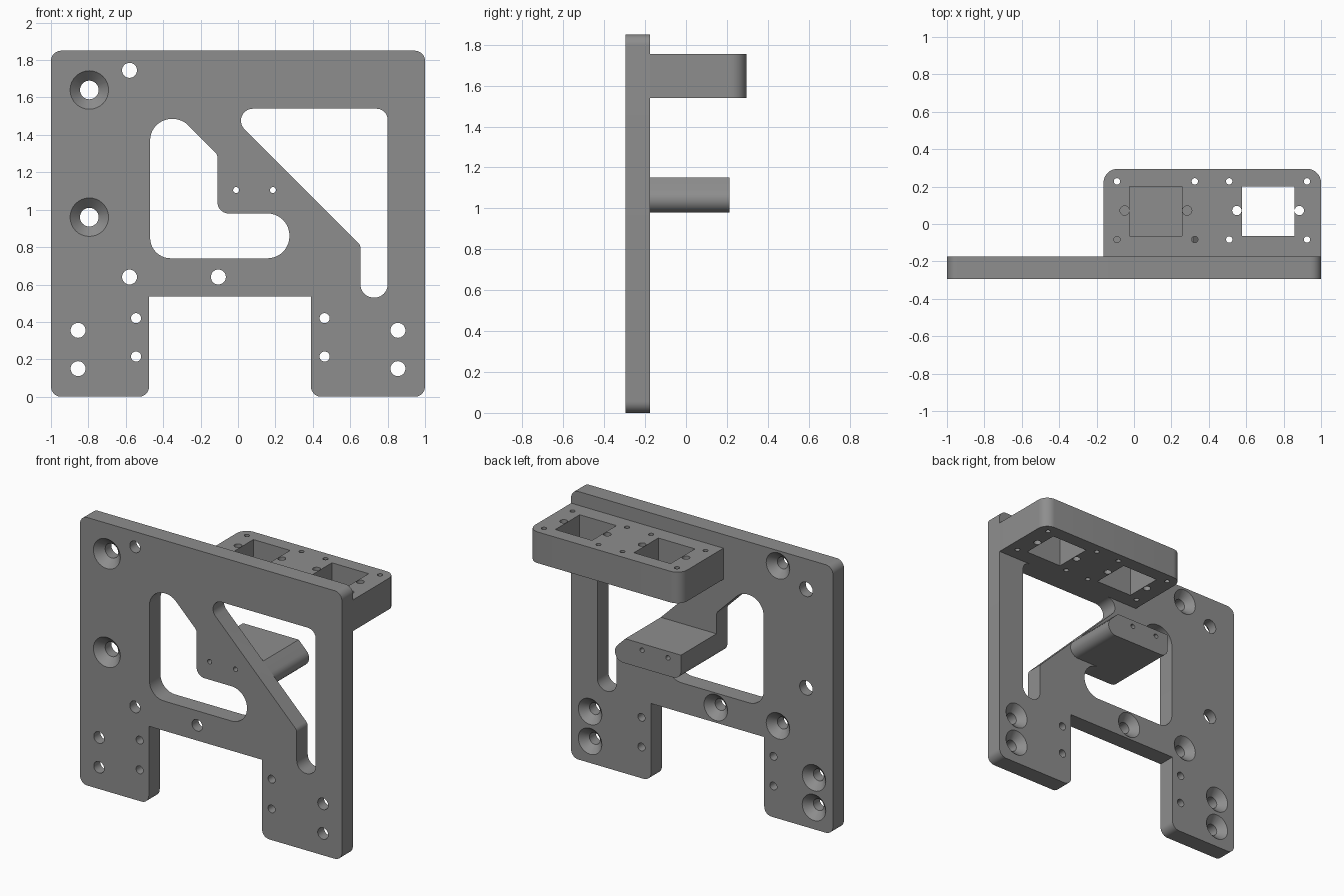
import bpy, bmesh, math
from mathutils import Vector

if "Cube" in bpy.data.objects:
    bpy.data.objects.remove(bpy.data.objects["Cube"])

grey = bpy.data.materials.new("machined grey")
grey.diffuse_color = (0.27, 0.27, 0.27, 1)
grey.use_nodes = True
grey.node_tree.nodes["Principled BSDF"].inputs["Base Color"].default_value = grey.diffuse_color

FRONT, BACK = -0.295, -0.175           # plate faces in y
SHELF_BOTTOM, SHELF_TOP = 1.54, 1.755


def fillet(points, steps=10):
    """Outline from (x, y, radius) corners, each rounded by an arc."""
    out = []
    for i, (x, y, r) in enumerate(points):
        p = Vector((x, y))
        if r == 0:
            out.append(p)
            continue
        a = (Vector(points[i - 1][:2]) - p).normalized()
        b = (Vector(points[(i + 1) % len(points)][:2]) - p).normalized()
        half = a.angle(b) / 2
        centre = p + (a + b).normalized() * (r / math.sin(half))
        start = p + a * (r / math.tan(half)) - centre
        end = p + b * (r / math.tan(half)) - centre
        sweep = math.atan2(start.x * end.y - start.y * end.x, start.dot(end))
        for k in range(steps + 1):
            t = sweep * k / steps
            c, s = math.cos(t), math.sin(t)
            out.append(centre + Vector((start.x * c - start.y * s, start.x * s + start.y * c)))
    return out


def circle(x, y, r, n=32):
    return [Vector((x + r * math.cos(2 * math.pi * k / n), y + r * math.sin(2 * math.pi * k / n)))
            for k in range(n)]


def loft(bm, sections, axis):
    """Closed solid through (outline, depth) sections along y or z."""
    rings = [[bm.verts.new((p.x, d, p.y) if axis == "y" else (p.x, p.y, d)) for p in outline]
             for outline, d in sections]
    n = len(rings[0])
    for lo, hi in zip(rings, rings[1:]):
        for k in range(n):
            bm.faces.new((lo[k], lo[(k + 1) % n], hi[(k + 1) % n], hi[k]))
    bm.faces.new(rings[0])
    bm.faces.new(rings[-1])


def make(name, solids, axis):
    bm = bmesh.new()
    for s in solids:
        loft(bm, s, axis)
    bmesh.ops.recalc_face_normals(bm, faces=bm.faces)
    mesh = bpy.data.meshes.new(name)
    bm.to_mesh(mesh)
    bm.free()
    mesh.materials.append(grey)
    ob = bpy.data.objects.new(name, mesh)
    bpy.context.collection.objects.link(ob)
    return ob


def cut(ob, solids, axis):
    """Subtract the solids, then shade smooth with sharp edges."""
    cutter = make("cutter", solids, axis)
    cutter.hide_render = True
    mod = ob.modifiers.new("cut", "BOOLEAN")
    mod.operation, mod.solver, mod.object = "DIFFERENCE", "EXACT", cutter
    bpy.ops.object.select_all(action="DESELECT")
    ob.select_set(True)
    bpy.context.view_layer.objects.active = ob
    bpy.ops.object.modifier_apply(modifier=mod.name)
    bpy.data.objects.remove(cutter)
    bpy.ops.object.shade_smooth_by_angle(angle=math.radians(30))


def drill(x, z, r, y0=FRONT - 0.05, y1=BACK + 0.05):
    return [(circle(x, z, r), y0), (circle(x, z, r), y1)]


def countersunk(x, z, r, head, face, into):
    """Through hole with a 45 degree cone opening at the given face."""
    e = 0.02
    return [(circle(x, z, head + e), face - into * e),
            (circle(x, z, r), face + into * (head - r)),
            (circle(x, z, r), face + into * 0.2)]


# Main plate with two legs
plate = make("main_plate", [[(fillet([
    (-1, 0, .055), (-.475, 0, .055), (-.475, .535, 0), (.39, .535, 0),
    (.39, 0, .055), (1, 0, .055), (1, 1.85, .055), (-1, 1.85, .055)]), y)
    for y in (FRONT, BACK)]], "y")

# Lightening windows
left_window = fillet([(-.47, .74, .11), (.275, .74, .118), (.275, .98, .118), (-.11, .98, .06),
                      (-.11, 1.295, .04), (-.30, 1.485, .115), (-.47, 1.485, .115)])
right_window = fillet([(.655, .53, .07), (.8, .53, .07), (.8, 1.54, .06),
                       (-.075, 1.54, .064), (.655, .81, .04)])
plate_cuts = [[(w, FRONT - .05), (w, BACK + .05)] for w in (left_window, right_window)]

# Plate holes: front countersinks, rear countersinks, plain holes
plate_cuts += [countersunk(-.795, z, .05, .103, FRONT, 1) for z in (.96, 1.64)]
rear = [(-.58, 1.745), (-.58, .64), (-.105, .64)] + [(x, z) for x in (-.855, .855) for z in (.15, .355)]
plate_cuts += [countersunk(x, z, .04, .09, BACK, -1) for x, z in rear]
plate_cuts += [drill(x, z, .027) for x in (-.545, .463) for z in (.215, .42)]
peg_holes = [(-.01, 1.105), (.187, 1.105)]
plate_cuts += [drill(x, z, .016) for x, z in peg_holes]
cut(plate, plate_cuts, "y")

# Support block behind the diagonal rib
block = make("support_block", [[(fillet([
    (-.11, .98, .06), (.485, .98, .064), (.315, 1.15, 0), (-.11, 1.15, 0)]), y)
    for y in (BACK, .212)]], "y")
cut(block, [drill(x, z, .016, BACK - .05, .3) for x, z in peg_holes], "y")

# Rear shelf with two square openings and their screw holes
shelf = make("rear_shelf", [[(fillet([
    (-.163, BACK, 0), (1, BACK, 0), (1, .295, .075), (-.163, .295, .075)]), z)
    for z in (SHELF_BOTTOM, SHELF_TOP)]], "z")
outlines = []
for cx in (.117, .717):
    outlines.append([Vector((cx + sx * .14, .068 + sy * .133))
                     for sx, sy in ((-1, -1), (1, -1), (1, 1), (-1, 1))])
    outlines += [circle(cx + s * .167, .072, .025) for s in (-1, 1)]
    outlines += [circle(cx + s * .208, y, .017) for s in (-1, 1) for y in (-.083, .228)]
cut(shelf, [[(o, SHELF_BOTTOM - .05), (o, SHELF_TOP + .05)] for o in outlines], "z")
